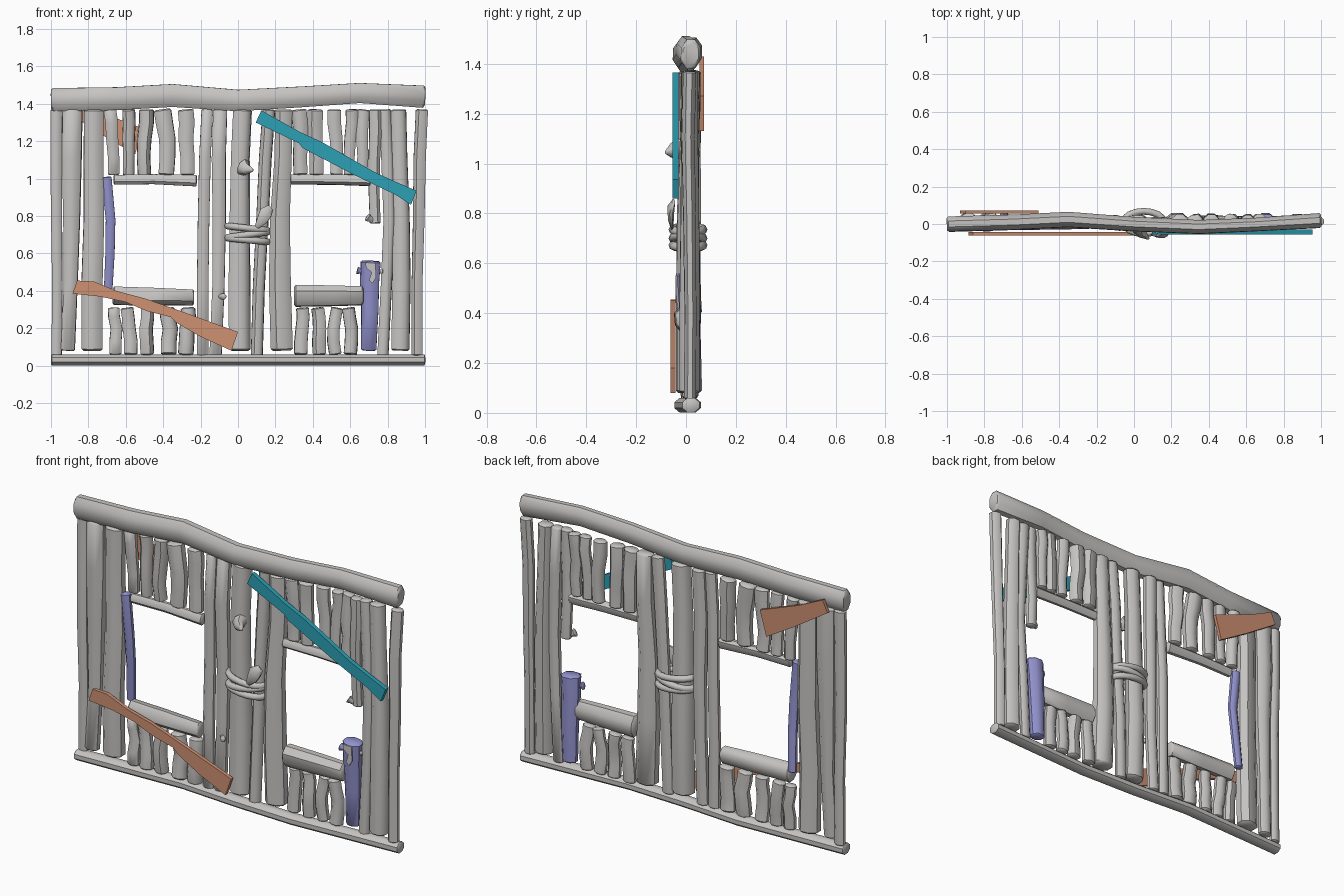
import bpy, bmesh, math, random
from mathutils import Vector

random.seed(4)
if "Cube" in bpy.data.objects:
    bpy.data.objects.remove(bpy.data.objects["Cube"])


def material(name, r, g, b):
    m = bpy.data.materials.new(name)
    m.use_nodes = True
    m.diffuse_color = (r, g, b, 1)
    m.node_tree.nodes["Principled BSDF"].inputs["Base Color"].default_value = (r, g, b, 1)
    return m


GREY = material("grey wood", .56, .55, .54)
TEAL = material("teal paint", .025, .35, .46)
VIOLET = material("violet wood", .29, .29, .62)
ORANGE = material("orange wood", .62, .28, .17)


def finish(name, bm, mat, angle=45):
    bmesh.ops.recalc_face_normals(bm, faces=bm.faces)
    mesh = bpy.data.meshes.new(name)
    bm.to_mesh(mesh)
    bm.free()
    mesh.materials.append(mat)
    ob = bpy.data.objects.new(name, mesh)
    bpy.context.collection.objects.link(ob)
    bpy.ops.object.select_all(action='DESELECT')
    ob.select_set(True)
    bpy.context.view_layer.objects.active = ob
    bpy.ops.object.shade_smooth_by_angle(angle=math.radians(angle))
    return ob


def log(name, path, mat=GREY, depth=.8, sides=8, rough=.06, chamfer=.15):
    """Rough log through points (x, y, z, radius) with chamfered ends."""
    pts = [(Vector(p[:3]), p[3]) for p in path]
    (a, ra), (b, rb) = pts[0], pts[-1]
    da, db = (pts[1][0] - a).normalized(), (pts[-2][0] - b).normalized()
    pts = [(a, ra * .8), (a + da * ra * chamfer, ra)] + pts[1:-1] + \
          [(b + db * rb * chamfer, rb), (b, rb * .8)]
    lumps = [1 + random.uniform(-rough, rough) for _ in range(sides)]
    bm = bmesh.new()
    rings = []
    for i, (c, r) in enumerate(pts):
        t = (pts[min(i + 1, len(pts) - 1)][0] - pts[max(i - 1, 0)][0]).normalized()
        u = Vector((t.z, 0, -t.x)).normalized()
        v = t.cross(u)
        ring = []
        for k in range(sides):
            w = math.tau * (k + .5) / sides
            s = r * lumps[k] * 1.04
            ring.append(bm.verts.new(c + u * math.cos(w) * s + v * math.sin(w) * s * depth))
        rings.append(ring)
    for p, q in zip(rings, rings[1:]):
        for k in range(sides):
            n = (k + 1) % sides
            bm.faces.new((p[k], p[n], q[n], q[k]))
    bm.faces.new(rings[0])
    bm.faces.new(rings[-1])
    return finish(name, bm, mat)


def post(name, xb, xm, xt, rb, rt, zb, zt, y=.012):
    """Upright log with bottom, middle and top positions."""
    h = zt - zb
    j = lambda: random.uniform(-.006, .006)
    log(name, [(xb, y + j(), zb, rb),
               (xb * .5 + xm * .5 + j(), y + j(), zb + h * .28, rb),
               (xm, y + j(), zb + h * .55, (rb + rt) / 2),
               (xm * .4 + xt * .6 + j(), y + j(), zb + h * .8, rt),
               (xt, y + j(), zt, rt)])


# Top beam and ground beam, both gently bowed
log("top_beam", [(-1, .0, 1.425, .064), (-.65, .01, 1.43, .064), (-.35, .025, 1.447, .064),
                 (0, 0, 1.42, .06), (.35, -.015, 1.44, .058), (.65, -.002, 1.46, .056),
                 (1, .02, 1.44, .062)], depth=.66)
log("ground_beam", [(-1, 0, .031, .03), (-.35, .025, .031, .03), (0, 0, .031, .03),
                    (.35, -.012, .031, .03), (1, .02, .031, .03)], depth=1.2, rough=0)

# Full height posts: bottom x, middle x, top x, bottom radius, top radius
full_posts = [(-.97, -.97, -.97, .028, .032), (-.91, -.89, -.885, .038, .054),
              (-.78, -.77, -.77, .06, .056), (-.19, -.185, -.165, .032, .032),
              (-.12, -.1, -.095, .033, .038), (.01, .01, .025, .058, .05),
              (.1, .13, .165, .032, .034), (.235, .225, .245, .064, .05),
              (.775, .81, .785, .03, .034), (.87, .875, .86, .05, .042),
              (.955, .965, .982, .03, .034)]
for i, p in enumerate(full_posts):
    post(f"full_post_{i}", *p, .055 + .025 * (p[3] > .035), 1.37)

# Short posts above and below the two openings: x, lean, radius
above = [(-.665, -.02, .035), (-.585, 0, .035), (-.5, .01, .04), (-.385, -.02, .047),
         (-.27, -.01, .042), (.335, -.01, .042), (.42, -.005, .042), (.525, -.01, .036),
         (.595, .012, .034), (.66, .012, .034)]
for i, (x, lean, r) in enumerate(above):
    post(f"upper_short_post_{i}", x, x + random.uniform(-.01, .01), x + lean, r * .9, r,
         1.02, 1.37, .022)
below = [(-.655, -.01, .034), (-.575, -.02, .036), (-.485, .0, .038), (-.37, -.01, .042),
         (-.28, .012, .042), (.335, .01, .036), (.435, -.01, .038), (.52, .01, .034),
         (.6, -.01, .036)]
for i, (x, lean, r) in enumerate(below):
    post(f"lower_short_post_{i}", x, x + random.uniform(-.01, .01), x + lean, r, r * .95,
         .06, .31, .015)

# Opening rails
log("left_sill", [(-.67, .01, .375, .052), (-.45, .01, .37, .05), (-.235, .01, .365, .045)])
log("left_header", [(-.665, .01, .995, .027), (-.45, .01, .998, .028), (-.22, .01, .99, .032)])
log("right_sill", [(.3, .0, .375, .06), (.5, .0, .375, .057), (.67, .0, .375, .052)])
log("right_header", [(.28, .01, .995, .027), (.5, .01, .995, .028), (.71, .01, .99, .03)])

# Hanging post with a broken twig
post("hanging_post", .735, .73, .735, .03, .034, .76, 1.37)
log("hanging_twig", [(.73, .01, .775, .016), (.705, .0, .785, .015), (.69, -.005, .795, .022)])

# Violet posts beside the openings
log("left_violet_post", [(-.695, .045, .4, .024), (-.685, .03, .6, .026),
                         (-.682, .01, .78, .027), (-.705, .01, 1.01, .029)], VIOLET)
log("right_violet_post", [(.7, .025, .08, .042), (.705, .02, .28, .048),
                          (.705, .01, .45, .053), (.71, .005, .56, .056)], VIOLET)
log("violet_twig", [(.68, .005, .5, .014), (.655, 0, .505, .013), (.636, 0, .51, .022)], VIOLET)
log("small_twig", [(.75, .005, .505, .01), (.775, .005, .505, .012)])


def plate(name, outline, y, thick, mat):
    """Flat board: front outline in x, z extruded in depth."""
    bm = bmesh.new()
    face = bm.faces.new([bm.verts.new((x, y, z)) for x, z in outline])
    ext = bmesh.ops.extrude_face_region(bm, geom=[face])["geom"]
    verts = [v for v in ext if isinstance(v, bmesh.types.BMVert)]
    bmesh.ops.translate(bm, verts=verts, vec=(0, thick, 0))
    return finish(name, bm, mat, 25)


def bolt(name, x, z, y, side, mat):
    log(name, [(x, y, z, .026), (x, y + side * .012, z, .026), (x, y + side * .024, z, .018)],
        mat, depth=1, sides=6, rough=0)


# Bare patch on the violet post
plate("bare_wood_patch", [(.68, .55), (.735, .55), (.738, .47), (.72, .44), (.7, .455),
                          (.715, .5), (.685, .52)], -.043, .006, GREY)

# Nailed boards
plate("teal_board", [(.125, 1.365), (.33, 1.25), (.45, 1.195), (.73, 1.035), (.85, .98),
                     (.955, .935), (.925, .86), (.84, .915), (.62, 1.02), (.39, 1.14),
                     (.345, 1.165), (.325, 1.19), (.095, 1.3)], -.055, .025, TEAL)
plate("lower_board", [(-.86, .455), (-.77, .45), (-.65, .4), (-.5, .36), (-.3, .29),
                      (0, .18), (-.035, .08), (-.2, .155), (-.33, .23), (-.36, .26),
                      (-.48, .29), (-.52, .305), (-.6, .34), (-.74, .37), (-.885, .385)],
      -.062, .02, ORANGE)
plate("back_board", [(-.93, 1.365), (-.9, 1.43), (-.75, 1.36), (-.51, 1.27), (-.55, 1.13),
                     (-.72, 1.23)], .055, .018, ORANGE)
for i, (x, z, y, side, mat) in enumerate([
        (.237, 1.265, -.055, -1, TEAL), (.89, .93, -.055, -1, TEAL),
        (-.815, .405, -.06, -1, ORANGE), (-.14, .185, -.06, -1, ORANGE),
        (-.86, 1.385, .072, 1, ORANGE), (-.65, 1.26, .072, 1, ORANGE)]):
    bolt(f"bolt_{i}", x, z, y, side, mat)

# Rope lashing round the middle posts
for i, (z, tilt) in enumerate([(.735, -.012), (.7, .014), (.672, -.01)]):
    cu = bpy.data.curves.new(f"rope_{i}", 'CURVE')
    cu.dimensions = '3D'
    cu.bevel_depth, cu.bevel_resolution = .018, 2
    sp = cu.splines.new('POLY')
    sp.points.add(15)
    sp.use_cyclic_u = True
    for k, p in enumerate(sp.points):
        a = math.tau * k / 16
        p.co = (.052 + .108 * math.cos(a), .008 + .06 * math.sin(a), z + tilt * math.cos(a), 1)
    cu.materials.append(GREY)
    bpy.context.collection.objects.link(bpy.data.objects.new(f"rope_{i}", cu))
log("rope_end", [(.1, -.055, .74, .014), (.13, -.06, .78, .03), (.15, -.06, .82, .036),
                 (.175, -.05, .845, .02)], depth=.4)

# Broken branch stubs
log("thorn_stub", [(.025, -.02, 1.06, .045), (.045, -.055, 1.05, .03), (.08, -.08, 1.045, .008)])
log("post_knot", [(-.1, -.0, .37, .012), (-.075, -.025, .37, .017), (-.07, -.035, .37, .012)])
